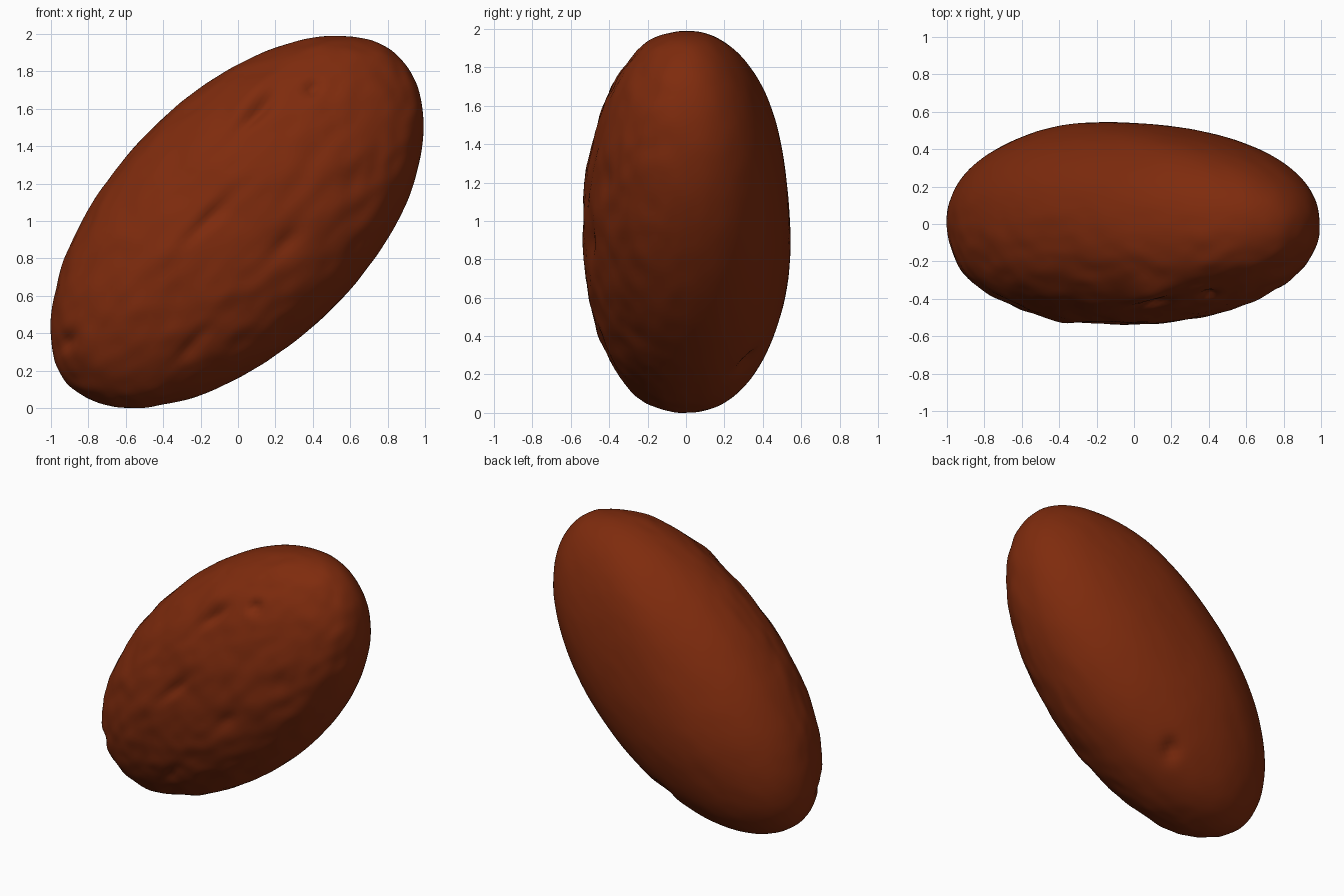
import bpy, bmesh, math
from mathutils import Vector, noise

cube = bpy.data.objects.get("Cube")
if cube:
    bpy.data.objects.remove(cube, do_unlink=True)

# Skin colour
skin = bpy.data.materials.new("russet_brown_skin")
skin.use_nodes = True
colour = (0.21, 0.024, 0.004, 1)
skin.diffuse_color = colour
bsdf = skin.node_tree.nodes["Principled BSDF"]
bsdf.inputs["Base Color"].default_value = colour
bsdf.inputs["Roughness"].default_value = 0.8

# Dents and lumps: x, z, length, width, depth (negative is a lump), side
MARKS = [
    (0.10, 1.56, 0.12, 0.035, 0.035, -1),
    (0.08, 1.65, 0.15, 0.065, -0.025, -1),
    (0.40, 1.69, 0.04, 0.035, 0.035, -1),
    (-0.17, 0.98, 0.16, 0.040, 0.030, -1),
    (0.27, 0.87, 0.09, 0.050, 0.025, -1),
    (0.62, 1.20, 0.12, 0.050, 0.015, -1),
    (-0.25, 0.31, 0.12, 0.040, 0.020, -1),
    (-0.92, 0.33, 0.06, 0.040, 0.025, -1),
    (-0.38, 0.80, 0.09, 0.060, -0.018, -1),
    (-0.05, 0.25, 0.06, 0.045, 0.035, 1),
    (-0.35, 0.75, 0.30, 0.250, -0.015, 1),
    (0.12, 1.60, 0.35, 0.150, -0.015, 1),
]
LONG = Vector((1, 0, 1)).normalized()
WIDE = Vector((-1, 0, 1)).normalized()
FULL = 2.2  # roundness of the cross-section, 2 is an ellipse


def body_point(p):
    """Map a unit sphere point to the tilted, slightly lopsided body."""
    t = p.x
    if p.z > 0:
        wide = 0.66 + 0.015 * t - 0.05 * t ** 4
    else:
        wide = 0.70 + 0.025 * t - 0.025 * t ** 4
    deep = 0.538 - 0.025 * t + 0.02 * t * t
    ring = math.hypot(p.y, p.z)
    swell = ring / max(1e-6, (abs(p.y) ** FULL + abs(p.z) ** FULL) ** (1 / FULL))
    pos = LONG * (1.245 * t - 0.028) + WIDE * (p.z * wide * swell)
    pos.y = p.y * deep * swell
    return pos + Vector((0, 0, 1))


def relief(pos, normal):
    """Height of the skin: rough on the front and low end, calm behind."""
    along, across = pos.dot(LONG), pos.dot(WIDE)
    rough = max(0.2, min(1, 0.45 - 1.1 * normal.y - 0.15 * pos.x))
    q = Vector((along * 4, pos.y * 6, across * 6))
    h = rough * (0.008 * noise.noise(q) + 0.007 * noise.noise(q * 2))
    for x, z, length, width, depth, side in MARKS:
        if normal.y * side > 0:
            d = Vector((pos.x - x, 0, pos.z - z))
            r = (d.dot(LONG) / length) ** 2 + (d.dot(WIDE) / width) ** 2
            h -= depth * math.exp(-r) * min(1, 3 * abs(normal.y))
    return h


# Tuber body
bm = bmesh.new()
bmesh.ops.create_icosphere(bm, subdivisions=6, radius=1)
for v in bm.verts:
    v.co = body_point(v.co.normalized())
bm.normal_update()
moved = [v.co + v.normal * relief(v.co, v.normal) for v in bm.verts]
for v, co in zip(bm.verts, moved):
    v.co = co

# Settle on the ground
floor = min(v.co.z for v in bm.verts)
bmesh.ops.translate(bm, verts=bm.verts, vec=(0, 0, -floor))

mesh = bpy.data.meshes.new("potato_body")
bm.to_mesh(mesh)
bm.free()
mesh.materials.append(skin)
potato = bpy.data.objects.new("potato_body", mesh)
bpy.context.collection.objects.link(potato)
for poly in mesh.polygons:
    poly.use_smooth = True
